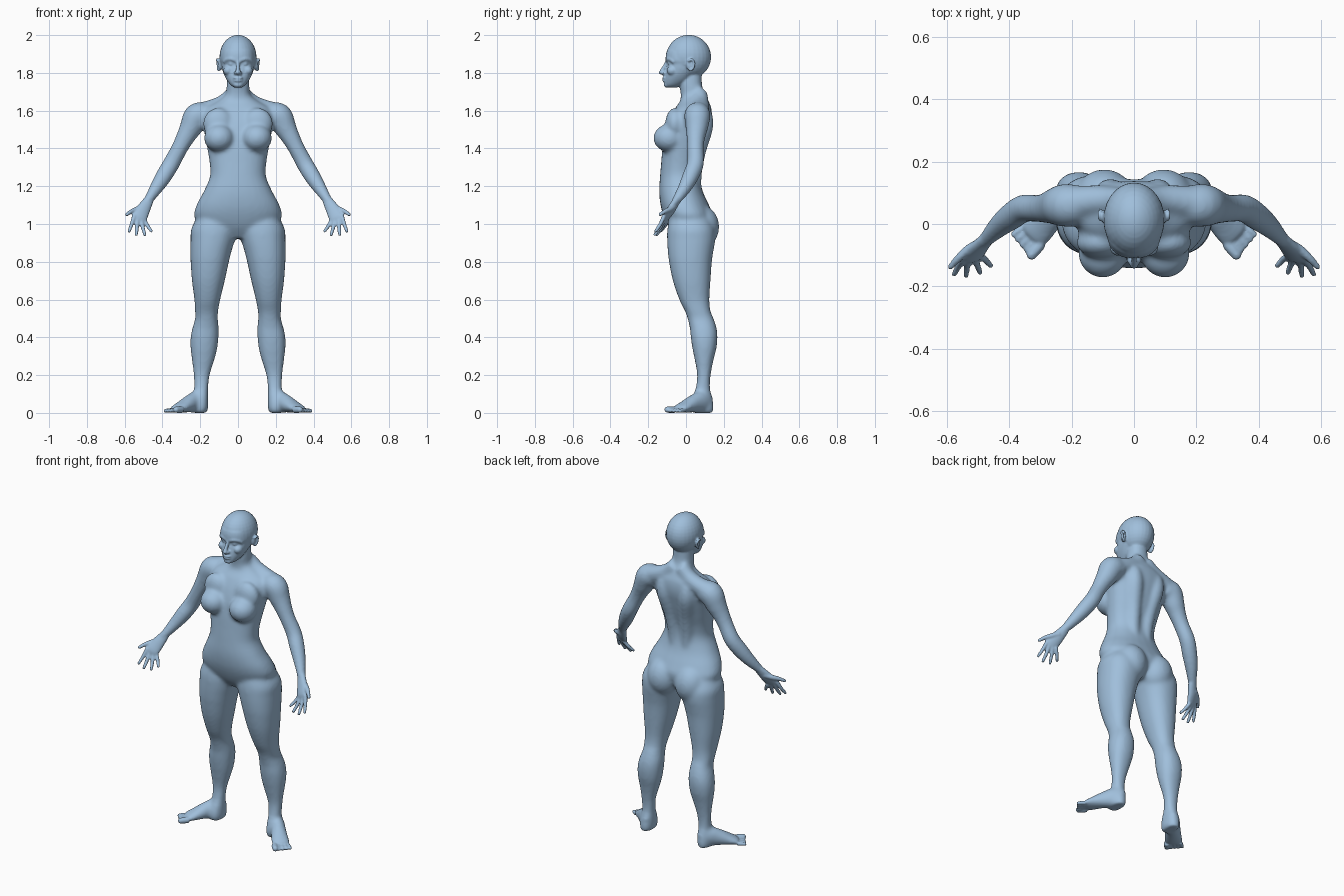
import bpy, bmesh, math
from mathutils import Vector, Matrix

if "Cube" in bpy.data.objects:
    bpy.data.objects.remove(bpy.data.objects["Cube"])

SEG = 28


def spline(rows, n=5):
    """Catmull-Rom resampling of rows of numbers."""
    out = []
    for i in range(len(rows) - 1):
        p0, p1 = rows[max(i - 1, 0)], rows[i]
        p2, p3 = rows[i + 1], rows[min(i + 2, len(rows) - 1)]
        for k in range(n):
            t = k / n
            out.append([0.5 * (2 * b + (c - a) * t + (2 * a - 5 * b + 4 * c - d) * t * t
                               + (3 * b - a - 3 * c + d) * t ** 3)
                        for a, b, c, d in zip(p0, p1, p2, p3)])
    return out + [list(rows[-1])]


def skin(bm, rings):
    """Closed skin over a stack of rings."""
    vs = [[bm.verts.new(p) for p in r] for r in rings]
    faces = [bm.faces.new(vs[0][::-1]), bm.faces.new(vs[-1])]
    for a, b in zip(vs, vs[1:]):
        for i in range(len(a)):
            j = (i + 1) % len(a)
            faces.append(bm.faces.new((a[i], a[j], b[j], b[i])))
    bmesh.ops.recalc_face_normals(bm, faces=faces)


def loft(bm, rows, p=0.9):
    """Level cross-sections: z, x from, x to, y front, y back."""
    rings = []
    for z, x0, x1, y0, y1 in spline(rows):
        ring = []
        for i in range(SEG):
            a = math.tau * i / SEG
            c, s = math.cos(a), math.sin(a)
            ring.append(((x0 + x1) / 2 + (x1 - x0) / 2 * math.copysign(abs(c) ** p, c),
                         (y0 + y1) / 2 + (y1 - y0) / 2 * math.copysign(abs(s) ** p, s), z))
        rings.append(ring)
    skin(bm, rings)


def loft_mid(bm, rows, p=0.9):
    """Symmetric loft: z, half width, y front, y back."""
    loft(bm, [(z, -w, w, f, b) for z, w, f, b in rows], p)


def tube(bm, rows, hint=(0, 1, 0.01)):
    """Oval tube: x, y, z, radius along hint, optional second radius."""
    rows = spline([tuple(r) if len(r) == 5 else (*r, r[3]) for r in rows])
    pts = [Vector(r[:3]) for r in rows]
    rings = []
    for i, r in enumerate(rows):
        t = (pts[min(i + 1, len(pts) - 1)] - pts[max(i - 1, 0)]).normalized()
        u = Vector(hint)
        u = (u - t * u.dot(t)).normalized()
        v = t.cross(u)
        rings.append([pts[i] + u * r[3] * math.cos(math.tau * k / SEG)
                      + v * r[4] * math.sin(math.tau * k / SEG) for k in range(SEG)])
    skin(bm, rings)


def ball(bm, c, r, rot=(0, 0, 0)):
    m = Matrix.Translation(c)
    for a, ax in zip(rot, 'XYZ'):
        m = m @ Matrix.Rotation(a, 4, ax)
    bmesh.ops.create_uvsphere(bm, u_segments=28, v_segments=18, radius=1,
                              matrix=m @ Matrix.Diagonal((*r, 1)))


def digit(bm, rows):
    """Finger or toe: tube with a round tip."""
    tube(bm, rows, (0.7, 0.3, 0.6))
    ball(bm, rows[-1][:3], (rows[-1][3],) * 3)


def mirrored(bm):
    """Add the other side across x = 0."""
    g = bmesh.ops.duplicate(bm, geom=bm.verts[:] + bm.edges[:] + bm.faces[:])['geom']
    for v in [e for e in g if isinstance(e, bmesh.types.BMVert)]:
        v.co.x *= -1
    bmesh.ops.reverse_faces(bm, faces=[e for e in g if isinstance(e, bmesh.types.BMFace)])


def fuse(name, bms, base, voxel, rounds):
    """Merge parts into one smooth skin."""
    whole = bmesh.new()
    if base:
        whole.from_mesh(base)
    for b in bms:
        tmp = bpy.data.meshes.new("tmp")
        b.to_mesh(tmp)
        whole.from_mesh(tmp)
        bpy.data.meshes.remove(tmp)
    me = bpy.data.meshes.new(name)
    whole.to_mesh(me)
    ob = bpy.data.objects.new(name, me)
    bpy.context.scene.collection.objects.link(ob)
    r = ob.modifiers.new("fuse", 'REMESH')
    r.mode, r.voxel_size = 'VOXEL', voxel
    s = ob.modifiers.new("soften", 'SMOOTH')
    s.factor, s.iterations = 0.5, rounds
    bpy.context.view_layer.update()
    out = bpy.data.meshes.new_from_object(ob.evaluated_get(bpy.context.evaluated_depsgraph_get()))
    bpy.data.objects.remove(ob)
    return out


# ---------- main masses ----------
mid, side = bmesh.new(), bmesh.new()
# torso and neck
loft_mid(mid, [(.925, .08, -.05, .09), (.98, .19, -.09, .13), (1.04, .232, -.118, .145),
               (1.1, .22, -.135, .122), (1.17, .183, -.142, .09), (1.25, .149, -.138, .072),
               (1.32, .15, -.132, .077), (1.4, .163, -.125, .1), (1.48, .178, -.112, .122),
               (1.55, .19, -.09, .137), (1.61, .175, -.06, .135), (1.65, .11, -.032, .12),
               (1.685, .066, -.028, .1), (1.74, .06, -.035, .085), (1.81, .056, -.03, .085)])
# legs
loft(side, [(1.06, .04, .2, -.08, .11), (.98, .005, .246, -.098, .15), (.92, .015, .251, -.1, .155),
            (.86, .033, .252, -.097, .146), (.8, .048, .251, -.09, .137), (.7, .07, .244, -.07, .13),
            (.6, .094, .231, -.036, .124), (.54, .105, .228, -.006, .13), (.5, .107, .227, .008, .146),
            (.45, .102, .241, .02, .162), (.4, .103, .251, .025, .167), (.34, .11, .251, .034, .161),
            (.28, .125, .244, .046, .146), (.2, .149, .235, .059, .131), (.13, .158, .232, .05, .128),
            (.08, .158, .236, .03, .14), (.03, .158, .24, .02, .147), (0, .163, .236, .03, .142)])
# foot
tube(side, [(.185, .125, .045, .03, .042), (.21, .09, .06, .042, .06), (.25, .045, .05, .044, .05),
            (.29, 0, .034, .05, .034), (.318, -.03, .023, .053, .023), (.333, -.045, .017, .05, .017)],
     (-.72, -.69, 0))
# buttock, breast, upper chest
ball(side, (.095, .078, .985), (.098, .098, .115))
ball(side, (.1, -.09, 1.455), (.08, .083, .074))
ball(side, (.105, -.06, 1.53), (.08, .05, .085))
# back muscle and shoulder slope
tube(side, [(.04, .045, 1.13, .04), (.045, .045, 1.25, .038), (.055, .06, 1.38, .045),
            (.075, .095, 1.52, .05), (.08, .1, 1.6, .035)])
tube(side, [(.02, .07, 1.69, .045), (.07, .075, 1.645, .045), (.13, .075, 1.612, .05),
            (.22, .062, 1.58, .058)])
# arm
tube(side, [(.16, .06, 1.575, .06), (.215, .06, 1.573, .07), (.25, .057, 1.51, .06),
            (.278, .052, 1.46, .05), (.31, .05, 1.4, .044), (.353, .05, 1.32, .045),
            (.392, .025, 1.255, .044), (.43, -.005, 1.195, .037), (.475, -.05, 1.125, .025),
            (.495, -.07, 1.09, .022)])
mirrored(side)
core = fuse("core", [mid, side], None, .01, 10)

# ---------- finer parts ----------
mid, side = bmesh.new(), bmesh.new()
# skull and face
ball(mid, (0, .014, 1.884), (.098, .119, .117))
loft_mid(mid, [(1.722, .018, -.1, -.05), (1.735, .038, -.112, -.02), (1.76, .058, -.113, .02),
               (1.79, .074, -.11, .05), (1.82, .084, -.104, .08), (1.848, .088, -.097, .08),
               (1.872, .09, -.108, .08), (1.92, .08, -.1, .07), (1.95, .05, -.07, .05)])
# nose, lips, chin
tube(mid, [(0, -.098, 1.868, .01), (0, -.108, 1.845, .009), (0, -.123, 1.818, .011),
           (0, -.129, 1.803, .013)])
ball(mid, (0, -.13, 1.803), (.014, .014, .012))
ball(mid, (0, -.113, 1.773), (.027, .014, .007))
ball(mid, (0, -.112, 1.759), (.023, .014, .008))
ball(mid, (0, -.1, 1.738), (.026, .018, .017))
# nostril wing, eye, brow, cheek
ball(side, (.013, -.116, 1.799), (.01, .012, .009))
ball(side, (.035, -.08, 1.848), (.019, .018, .014))
tube(side, [(.012, -.1, 1.866, .01), (.036, -.096, 1.874, .01), (.06, -.08, 1.87, .01),
            (.072, -.062, 1.856, .01)])
ball(side, (.052, -.072, 1.812), (.026, .03, .026))
# ear: rim and inner plate
rim = [(.102 + .008 * math.cos(a / 2), .024 + .019 * math.sin(a) + .004 * math.cos(a),
        1.842 + .029 * math.cos(a), .0065) for a in [-.9 + i * .6 for i in range(8)]]
tube(side, rim, (1, 0, 0))
ball(side, (.095, .02, 1.841), (.011, .019, .028))
# palm
tube(side, [(.468, -.043, 1.137, .024, .022), (.482, -.058, 1.11, .03, .02), (.502, -.08, 1.075, .037, .02),
            (.518, -.105, 1.04, .04, .016), (.524, -.115, 1.02, .037, .011)], (.85, -.1, .45))
# fingers: knuckle to tip
for base, tip in (((.549, -.115, 1.045), (.576, -.161, .962)), ((.533, -.113, 1.03), (.538, -.165, .944)),
                  ((.514, -.109, 1.022), (.493, -.156, .943)), ((.496, -.1, 1.02), (.459, -.134, .963))):
    b, t = Vector(base), Vector(tip)
    m = (b + t) / 2 + Vector((0, .003, -.003))
    digit(side, [(*b, .0115), (*m, .0105), (*t, .0085)])
# thumb
digit(side, [(.5, -.066, 1.092, .018), (.535, -.085, 1.078, .015), (.565, -.112, 1.066, .012),
             (.588, -.137, 1.05, .0095)])
# toes: from the inner big toe outward
for i in range(5):
    f = i / 4
    b = Vector((.298 + .054 * f, -.062 + .054 * f, .017 - .004 * f))
    L = .05 - .008 * f
    r = .018 if i == 0 else .0125 - .0015 * f
    t = b + Vector((.6 + .2 * f, -.74 + .15 * f, 0)) * L
    digit(side, [(*b, r), (*((b + t) / 2), r), (t.x, t.y, r * .95, r * .9)])
mirrored(side)
skin_mesh = fuse("skin", [mid, side], core, .0055, 3)

# ---------- finished figure ----------
mat = bpy.data.materials.new("soft blue")
mat.diffuse_color = (.35, .52, .71, 1)
mat.use_nodes = True
mat.node_tree.nodes["Principled BSDF"].inputs["Base Color"].default_value = mat.diffuse_color
skin_mesh.materials.clear()
skin_mesh.materials.append(mat)
skin_mesh.polygons.foreach_set("material_index", [0] * len(skin_mesh.polygons))
skin_mesh.polygons.foreach_set("use_smooth", [True] * len(skin_mesh.polygons))
body = bpy.data.objects.new("body", skin_mesh)
bpy.context.scene.collection.objects.link(body)
bpy.data.meshes.remove(core)
